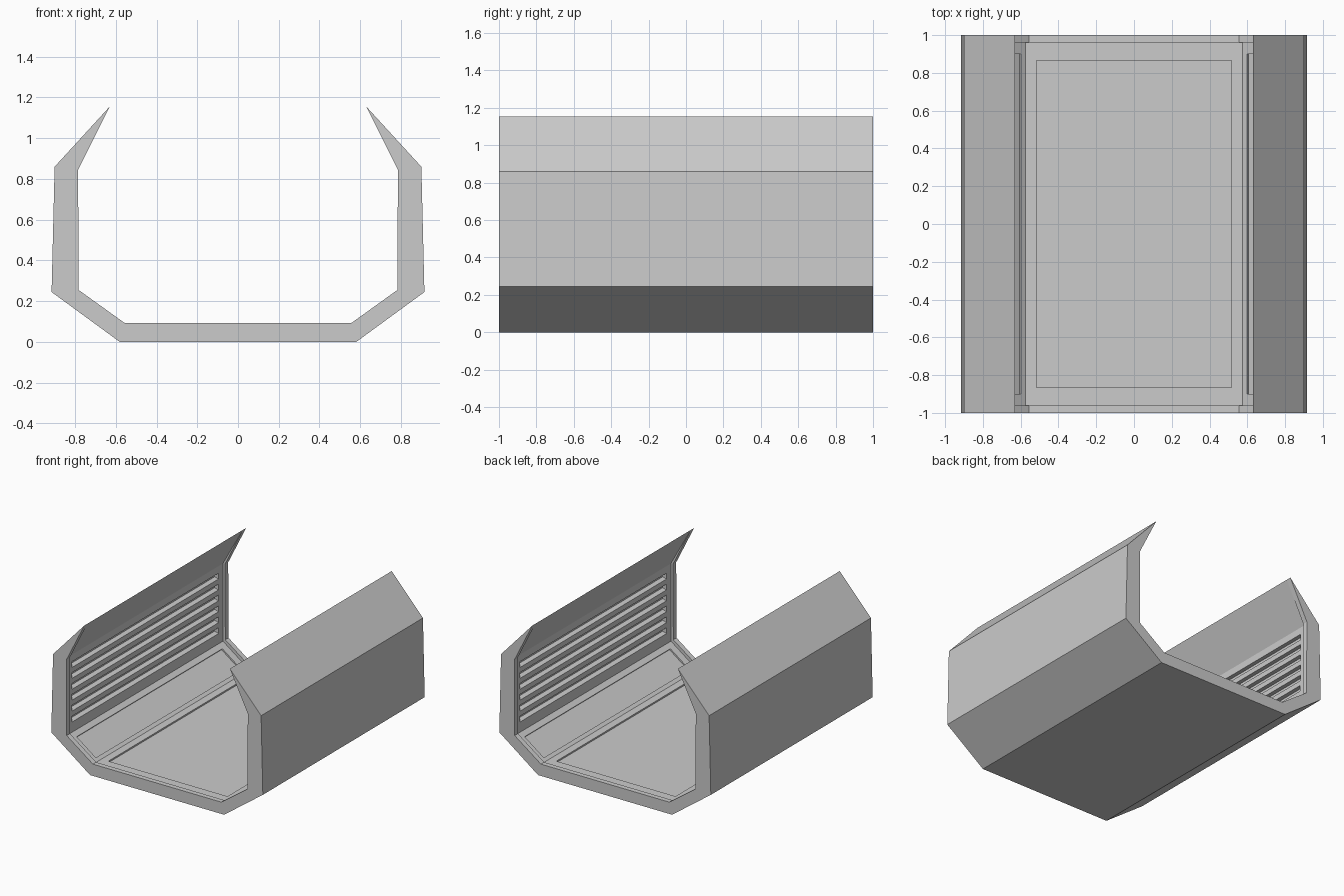
import bpy, bmesh

if "Cube" in bpy.data.objects:
    bpy.data.objects.remove(bpy.data.objects["Cube"])

OUTER = [(0.58, 0.0), (0.915, 0.245), (0.90, 0.86), (0.63, 1.155)]
RIB = [(0.785, 0.845), (0.782, 0.255), (0.555, 0.092)]
PANEL = [(0.804, 0.845), (0.802, 0.239), (0.575, 0.075)]


def mirrored(half):
    """Close a right-hand half profile by mirroring it across x = 0."""
    return half + [(-x, z) for x, z in reversed(half)]


def loft(bm, rings):
    """Skin a list of (y, profile) sections and cap both ends."""
    loops = [[bm.verts.new((x, y, z)) for x, z in prof] for y, prof in rings]
    n = len(loops[0])
    for a, b in zip(loops, loops[1:]):
        for i in range(n):
            j = (i + 1) % n
            quad = [a[i], a[j], b[j], b[i]]
            # the shared outer skin gets no zero-length step faces
            if len({tuple(v.co) for v in quad}) > 2:
                bm.faces.new(quad)
    bm.faces.new(loops[0])
    bm.faces.new(loops[-1])


def make_object(name, bm):
    bmesh.ops.remove_doubles(bm, verts=bm.verts, dist=1e-5)
    bmesh.ops.recalc_face_normals(bm, faces=bm.faces)
    mesh = bpy.data.meshes.new(name)
    bm.to_mesh(mesh)
    bm.free()
    obj = bpy.data.objects.new(name, mesh)
    bpy.context.collection.objects.link(obj)
    return obj


# Corridor shell: thick end ribs with a thinner recessed section between
rib, panel = mirrored(OUTER + RIB), mirrored(OUTER + PANEL)
bm = bmesh.new()
loft(bm, [(-1, rib), (-0.96, rib), (-0.96, panel),
          (0.96, panel), (0.96, rib), (1, rib)])
shell = make_object("corridor_shell", bm)

# Cutters: floor panel, sloped side panels and wall louvre slots
bm = bmesh.new()


def cut(profile, half_length):
    loft(bm, [(-half_length, profile), (half_length, profile)])


cut(mirrored([(0.515, 0.063), (0.515, 0.10)]), 0.865)


def chine(s, d):
    """Point at distance s up the sloped panel and d off its surface."""
    return (0.575 + 0.81 * s - 0.586 * d, 0.075 + 0.586 * s + 0.81 * d)


for side in (1, -1):
    slope = [chine(0.03, -0.012), chine(0.235, -0.012),
             chine(0.235, 0.012), chine(0.03, 0.012)]
    cut([(side * x, z) for x, z in slope], 0.90)
    for i in range(6):
        z = 0.315 + 0.085 * i
        slot = [(0.79, z), (0.835, z + 0.015),
                (0.835, z + 0.05), (0.79, z + 0.05)]
        cut([(side * x, h) for x, h in slot], 0.905)
cutter = make_object("panel_cutters", bm)
cutter.hide_render = True

# Carve the recesses, then drop the cutters
mod = shell.modifiers.new("recesses", "BOOLEAN")
mod.operation = "DIFFERENCE"
mod.solver = "EXACT"
mod.object = cutter
bpy.context.view_layer.objects.active = shell
bpy.ops.object.modifier_apply(modifier=mod.name)
bpy.data.objects.remove(cutter)
